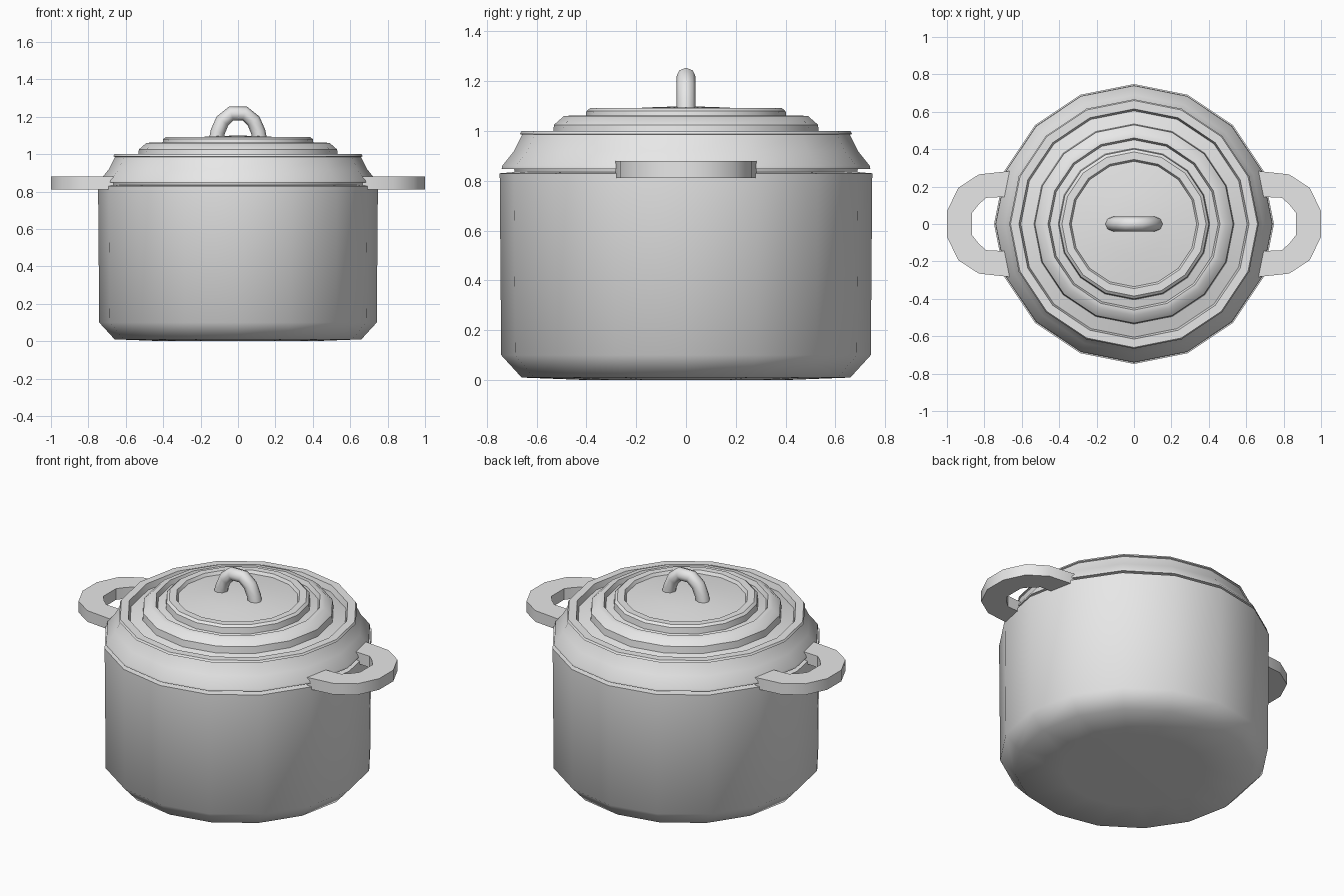
import bpy, bmesh, math
from mathutils import Vector

cube = bpy.data.objects.get("Cube")
if cube:
    bpy.data.objects.remove(cube, do_unlink=True)

SIDES = 16

metal = bpy.data.materials.new("light_grey")
metal.use_nodes = True
GREY = (0.8, 0.8, 0.8, 1)
metal.diffuse_color = GREY
metal.node_tree.nodes["Principled BSDF"].inputs["Base Color"].default_value = GREY


def finish(name, bm, angle):
    bmesh.ops.recalc_face_normals(bm, faces=bm.faces)
    mesh = bpy.data.meshes.new(name)
    bm.to_mesh(mesh)
    bm.free()
    mesh.materials.append(metal)
    obj = bpy.data.objects.new(name, mesh)
    bpy.context.collection.objects.link(obj)
    bpy.ops.object.select_all(action='DESELECT')
    obj.select_set(True)
    bpy.context.view_layer.objects.active = obj
    bpy.ops.object.shade_smooth_by_angle(angle=math.radians(angle))
    return obj


def lathe(name, profile, angle):
    """Spin a (radius, height) profile around the z axis."""
    bm = bmesh.new()
    verts = [bm.verts.new((r, 0, z)) for r, z in profile]
    edges = [bm.edges.new(pair) for pair in zip(verts, verts[1:])]
    bmesh.ops.spin(bm, geom=verts + edges, cent=(0, 0, 0), axis=(0, 0, 1),
                   angle=math.tau, steps=SIDES, use_merge=False)
    bmesh.ops.remove_doubles(bm, verts=bm.verts, dist=0.0005)
    return finish(name, bm, angle)


def bridge(bm, rings):
    """Join successive closed rings with quads and cap both ends."""
    n = len(rings[0])
    for a, b in zip(rings, rings[1:]):
        for i in range(n):
            j = (i + 1) % n
            bm.faces.new((a[i], a[j], b[j], b[i]))
    bm.faces.new(rings[0])
    bm.faces.new(rings[-1])


# Pot body: chamfered base, straight wall, open inside
lathe("pot_body", [(0, 0), (0.4, 0), (0.66, 0.01), (0.742, 0.1), (0.748, 0.83),
                   (0.69, 0.835), (0.68, 0.12), (0.6, 0.06), (0, 0.05)], 50)

# Lid: flared skirt with three stepped ridges, each with a groove inside
lathe("lid", [(0.68, 0.79), (0.69, 0.848), (0.74, 0.848), (0.738, 0.86),
              (0.69, 0.92), (0.658, 0.985), (0.667, 0.988), (0.66, 1.0),
              (0.615, 1.0), (0.605, 0.965), (0.535, 0.985), (0.53, 1.025),
              (0.49, 1.06), (0.46, 1.062), (0.45, 1.035), (0.405, 1.045),
              (0.4, 1.08), (0.385, 1.092), (0.345, 1.092), (0.335, 1.074),
              (0.17, 1.094), (0, 1.1)], 38)

# Lid handle: round tube swept along an arch
half = [(0.118, 1.07), (0.108, 1.12), (0.083, 1.178), (0.036, 1.217)]
path = [Vector((-x, 0, z)) for x, z in half] + \
       [Vector((x, 0, z)) for x, z in reversed(half)]
bm = bmesh.new()
rings = []
for i, p in enumerate(path):
    tangent = (path[min(i + 1, len(path) - 1)] - path[max(i - 1, 0)]).normalized()
    normal = tangent.cross(Vector((0, 1, 0)))
    ring = []
    for k in range(8):
        a = math.tau * k / 8
        offset = normal * math.cos(a) + Vector((0, 1, 0)) * math.sin(a)
        ring.append(bm.verts.new(p + offset * 0.039))
    rings.append(ring)
bridge(bm, rings)
finish("lid_handle", bm, 50)

# Side handles: flat bent bars; each pair is an (outer, inner) point
pairs = [((0.665, 0.283), (0.69, 0.145)), ((0.83, 0.265), (0.79, 0.14)),
         ((0.94, 0.193), (0.83, 0.105)), ((1.0, 0.068), (0.865, 0.06))]
mirrored = [((ox, -oy), (ix, -iy)) for (ox, oy), (ix, iy) in reversed(pairs)]
for name, side in (("left_handle", 1), ("right_handle", -1)):
    bm = bmesh.new()
    rings = []
    for (ox, oy), (ix, iy) in pairs + mirrored:
        corners = ((ox, oy, 0.812), (ox, oy, 0.88), (ix, iy, 0.88), (ix, iy, 0.812))
        rings.append([bm.verts.new((x * side, y, z)) for x, y, z in corners])
    bridge(bm, rings)
    finish(name, bm, 35)
